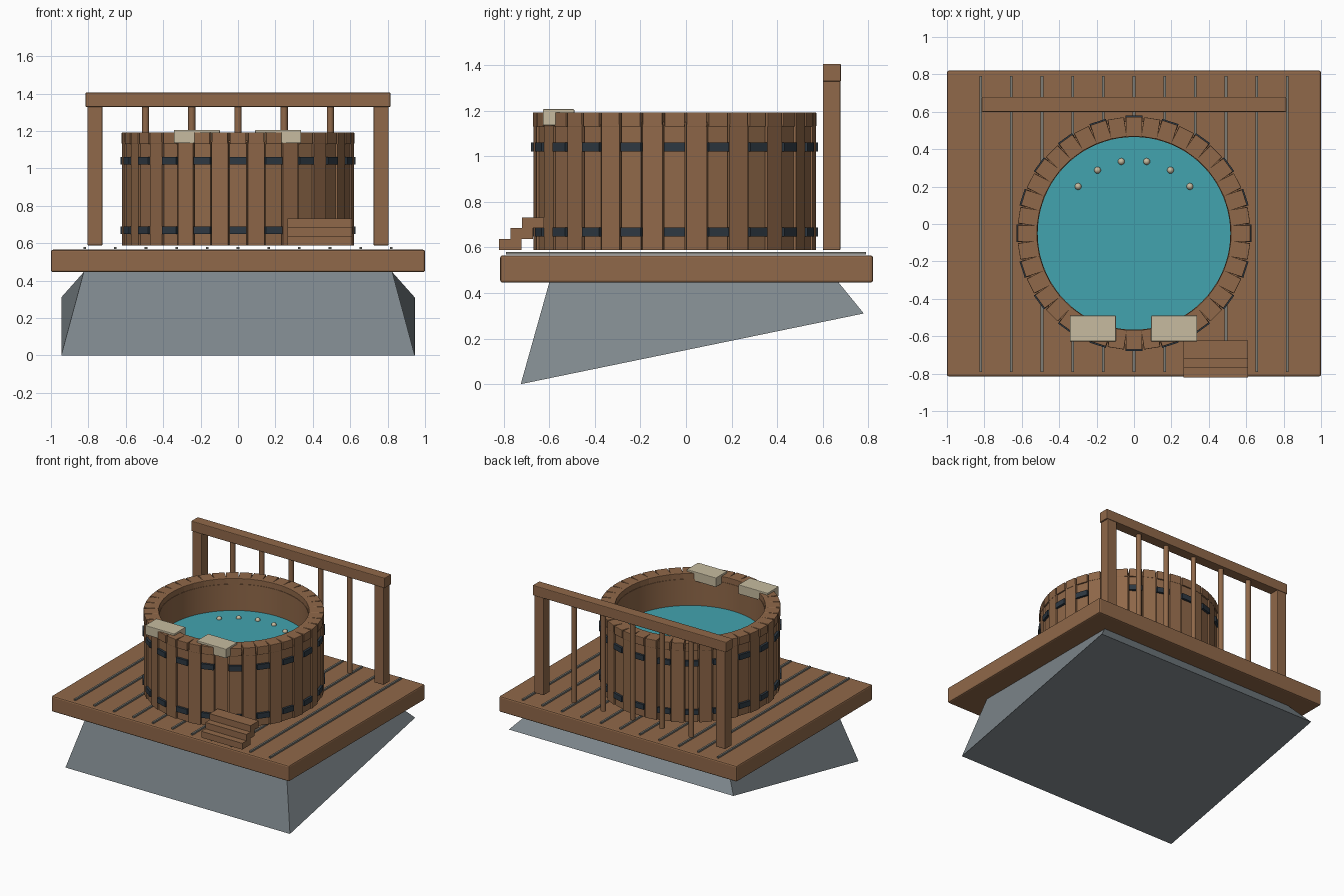
import bpy, bmesh, math
from mathutils import Matrix, Vector

cube = bpy.data.objects.get("Cube")
if cube:
    bpy.data.objects.remove(cube, do_unlink=True)


def material(name, rgb):
    m = bpy.data.materials.new(name)
    m.use_nodes = True
    m.diffuse_color = (*rgb, 1)
    m.node_tree.nodes["Principled BSDF"].inputs["Base Color"].default_value = (*rgb, 1)
    return m


WOOD = material("warm wood", (0.28, 0.14, 0.067))
STONE = material("slate grey", (0.21, 0.245, 0.265))
GAP = material("groove grey", (0.2, 0.2, 0.18))
IRON = material("dark iron", (0.027, 0.04, 0.054))
WATER = material("pool water", (0.055, 0.37, 0.43))
CREAM = material("cream", (0.57, 0.5, 0.35))

TUB = Vector((0, -0.05, 0))
FLOOR = 0.588


def finish(name, bm, mat, bevel=0, smooth=False):
    bmesh.ops.recalc_face_normals(bm, faces=bm.faces)
    mesh = bpy.data.meshes.new(name)
    bm.to_mesh(mesh)
    bm.free()
    mesh.materials.append(mat)
    ob = bpy.data.objects.new(name, mesh)
    bpy.context.collection.objects.link(ob)
    if bevel:
        mod = ob.modifiers.new("soft edges", "BEVEL")
        mod.width = bevel
        mod.segments = 2
    if smooth:
        bpy.ops.object.select_all(action="DESELECT")
        ob.select_set(True)
        bpy.context.view_layer.objects.active = ob
        bpy.ops.object.shade_smooth_by_angle(angle=math.radians(35))
    return ob


def add_box(bm, x, y, z, turn=Matrix()):
    """Add a box given (min, max) pairs, then move it by a matrix."""
    size = Matrix.Diagonal((x[1] - x[0], y[1] - y[0], z[1] - z[0], 1))
    mid = Matrix.Translation([sum(p) / 2 for p in (x, y, z)])
    bmesh.ops.create_cube(bm, size=1, matrix=turn @ mid @ size)


def box(name, mat, x, y, z, bevel=0):
    bm = bmesh.new()
    add_box(bm, x, y, z)
    return finish(name, bm, mat, bevel)


def box_ring(name, mat, count, radii, width, z, start=0, bevel=0):
    """Boxes set around the tub axis."""
    bm = bmesh.new()
    for i in range(count):
        turn = Matrix.Translation(TUB) @ Matrix.Rotation(start + math.tau * i / count, 4, "Z")
        add_box(bm, radii, (-width / 2, width / 2), z, turn)
    return finish(name, bm, mat, bevel)


def cylinder(name, mat, radius, at, z, sides):
    bm = bmesh.new()
    bmesh.ops.create_cone(bm, cap_ends=True, segments=sides, radius1=radius, radius2=radius,
                          depth=z[1] - z[0],
                          matrix=Matrix.Translation((at[0], at[1], sum(z) / 2)))
    return finish(name, bm, mat, smooth=True)


# Sloping stone base: square top, tilted and wider underside
bm = bmesh.new()
top = [bm.verts.new((x, y, 0.445)) for x, y in ((-0.825, -0.6), (0.825, -0.6), (0.825, 0.67), (-0.825, 0.67))]
low = [bm.verts.new(p) for p in ((-0.945, -0.725, 0), (0.945, -0.725, 0), (0.945, 0.78, 0.31), (-0.945, 0.78, 0.31))]
bm.faces.new(top)
bm.faces.new(low[::-1])
for i in range(4):
    j = (i + 1) % 4
    bm.faces.new((low[i], low[j], top[j], top[i]))
finish("stone_base", bm, STONE)

# Deck with board grooves
box("deck", WOOD, (-1, 1), (-0.815, 0.82), (0.445, 0.565), 0.01)
for i in range(-5, 6):
    x = i * 0.164
    box("deck_groove", GAP, (x - 0.007, x + 0.007), (-0.79, 0.79), (0.568, 0.58))

# Tub wall: hollow tube
bm = bmesh.new()
rings = []
for r, z in ((0.515, FLOOR), (0.6, FLOOR), (0.6, 1.15), (0.515, 1.15)):
    rings.append([bm.verts.new(TUB + Vector((r * math.cos(a), r * math.sin(a), z)))
                  for a in (math.tau * k / 80 for k in range(80))])
for a, b in zip(rings, rings[1:] + rings[:1]):
    for k in range(80):
        n = (k + 1) % 80
        bm.faces.new((a[k], a[n], b[n], b[k]))
finish("tub_wall", bm, WOOD, smooth=True)

# Staves in two alternating depths, rim boards and iron hoop plates
half = math.tau / 40
box_ring("hooped_staves", WOOD, 20, (0.57, 0.612), 0.09, (FLOOR, 1.14))
box_ring("raised_staves", WOOD, 20, (0.57, 0.62), 0.09, (FLOOR, 1.14), half)
box_ring("rim_boards", WOOD, 40, (0.517, 0.622), 0.087, (1.13, 1.192), bevel=0.003)
for z in (0.648, 1.02):
    box_ring("hoop_plates", IRON, 20, (0.59, 0.629), 0.092, (z, z + 0.04))

# Water and the arc of jets
cylinder("water", WATER, 0.516, TUB, (0.85, 0.95), 80)
for deg in range(40, 141, 20):
    a = math.radians(deg)
    bm = bmesh.new()
    at = TUB + Vector((0.39 * math.cos(a), 0.39 * math.sin(a), 0.952))
    bmesh.ops.create_uvsphere(bm, u_segments=16, v_segments=8, radius=0.018, matrix=Matrix.Translation(at))
    finish("water_jet", bm, CREAM, smooth=True)

# Headrests sunk into the rim
for side, x in (("right", -0.22), ("left", 0.215)):
    box(side + "_headrest", CREAM, (x - 0.123, x + 0.123), (-0.628, -0.49), (1.135, 1.206), 0.004)

# Entry steps
for i in range(3):
    y, z = -0.82 + 0.05 * i, FLOOR + 0.048 * i
    box("step", WOOD, (0.265, 0.61), (y, y + 0.098), (z, z + 0.048))

# Back railing
for side, x in (("right", -0.765), ("left", 0.765)):
    box(side + "_post", WOOD, (x - 0.04, x + 0.04), (0.6, 0.678), (FLOOR, 1.33), 0.005)
box("top_rail", WOOD, (-0.815, 0.815), (0.6, 0.68), (1.328, 1.405), 0.005)
for i in range(-2, 3):
    cylinder("baluster", WOOD, 0.019, (i * 0.247, 0.64), (FLOOR, 1.335), 12)
